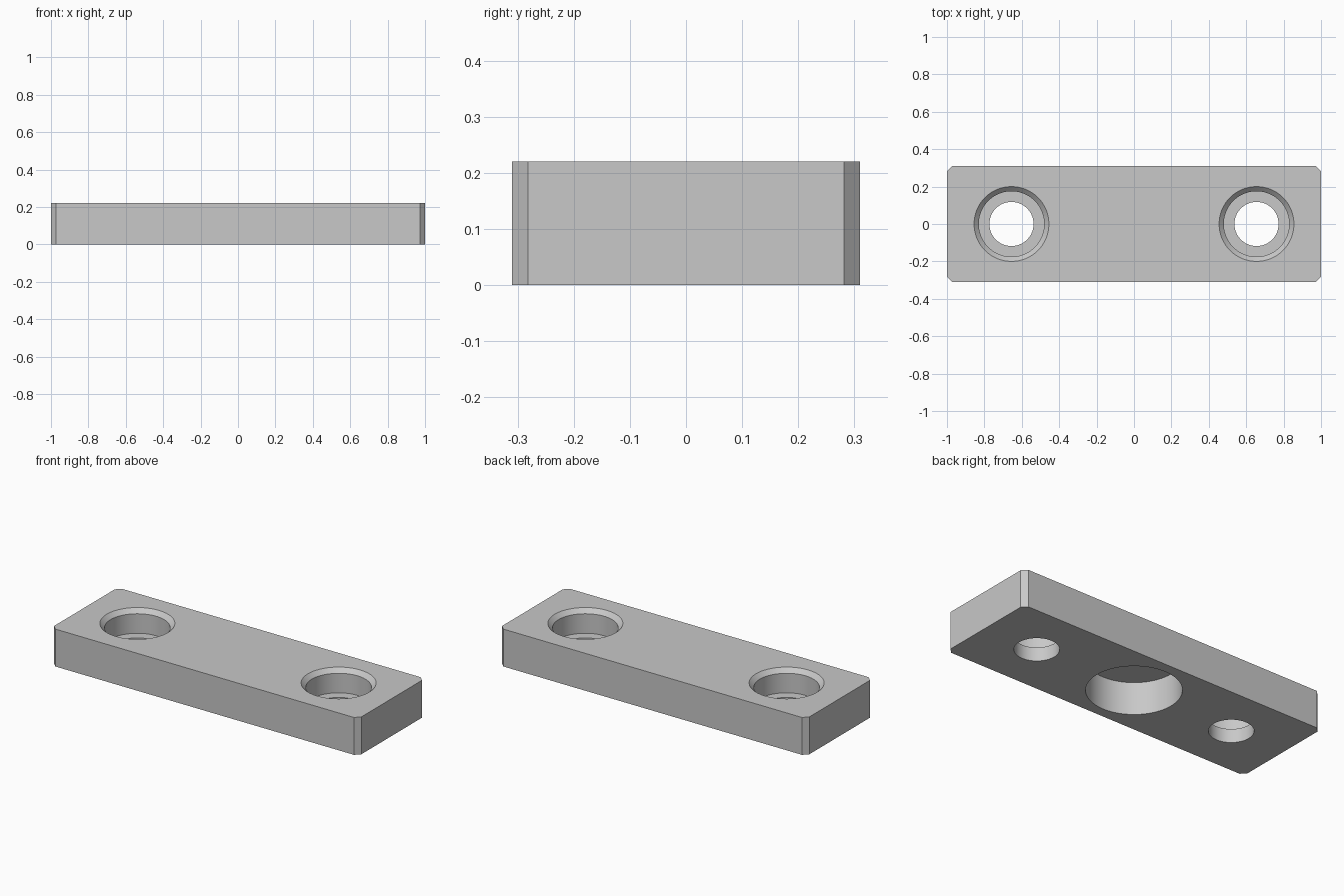
import bpy
import bmesh
import math

cube = bpy.data.objects.get("Cube")
if cube:
    bpy.data.objects.remove(cube, do_unlink=True)

HALF_X, HALF_Y, HEIGHT = 1.0, 0.31, 0.22
CHAMFER = 0.028
HOLE_X = 0.655

grey = bpy.data.materials.new("plain grey")
grey.use_nodes = True
colour = (0.58, 0.58, 0.58, 1)
grey.diffuse_color = colour
grey.node_tree.nodes["Principled BSDF"].inputs["Base Color"].default_value = colour


def make_object(name, bm):
    bmesh.ops.recalc_face_normals(bm, faces=bm.faces)
    mesh = bpy.data.meshes.new(name)
    bm.to_mesh(mesh)
    bm.free()
    mesh.materials.append(grey)
    obj = bpy.data.objects.new(name, mesh)
    bpy.context.collection.objects.link(obj)
    return obj


def revolved_cutter(name, profile, x, steps=96):
    """Closed solid of revolution from (radius, z) points."""
    bm = bmesh.new()
    rings = []
    for radius, z in profile:
        rings.append([bm.verts.new((x + radius * math.cos(math.tau * i / steps),
                                    radius * math.sin(math.tau * i / steps), z))
                      for i in range(steps)])
    for low, high in zip(rings, rings[1:]):
        for i in range(steps):
            j = (i + 1) % steps
            bm.faces.new((low[i], low[j], high[j], high[i]))
    bm.faces.new(rings[0])
    bm.faces.new(rings[-1])
    obj = make_object(name, bm)
    obj.hide_render = True
    return obj


# Plate with chamfered upright corners
bm = bmesh.new()
outline = []
for sx, sy in ((1, 1), (-1, 1), (-1, -1), (1, -1)):
    pair = [(sx * HALF_X, sy * (HALF_Y - CHAMFER)), (sx * (HALF_X - CHAMFER), sy * HALF_Y)]
    outline += pair if sx == sy else pair[::-1]
base = bm.faces.new([bm.verts.new((x, y, 0)) for x, y in outline])
top = bmesh.ops.extrude_face_region(bm, geom=[base], use_keep_orig=True)
bmesh.ops.translate(bm, vec=(0, 0, HEIGHT),
                    verts=[v for v in top["geom"] if isinstance(v, bmesh.types.BMVert)])
plate = make_object("mounting_plate", bm)

# Counterbored screw holes with a bevelled rim, and a blind bore underneath
screw_hole = [(0.118, -0.1), (0.118, 0.08), (0.175, 0.08), (0.175, 0.195), (0.225, 0.245)]
magnet_bore = [(0.25, -0.1), (0.25, 0.19)]
cutters = [revolved_cutter("left_hole_cutter", screw_hole, HOLE_X),
           revolved_cutter("right_hole_cutter", screw_hole, -HOLE_X),
           revolved_cutter("bottom_bore_cutter", magnet_bore, 0)]

bpy.ops.object.select_all(action="DESELECT")
plate.select_set(True)
bpy.context.view_layer.objects.active = plate
for cutter in cutters:
    cut = plate.modifiers.new(cutter.name, "BOOLEAN")
    cut.operation = "DIFFERENCE"
    cut.solver = "EXACT"
    cut.object = cutter
    bpy.ops.object.modifier_apply(modifier=cut.name)
    bpy.data.objects.remove(cutter, do_unlink=True)

# Smooth hole walls, crisp edges
bpy.ops.object.shade_smooth_by_angle(angle=math.radians(30))
